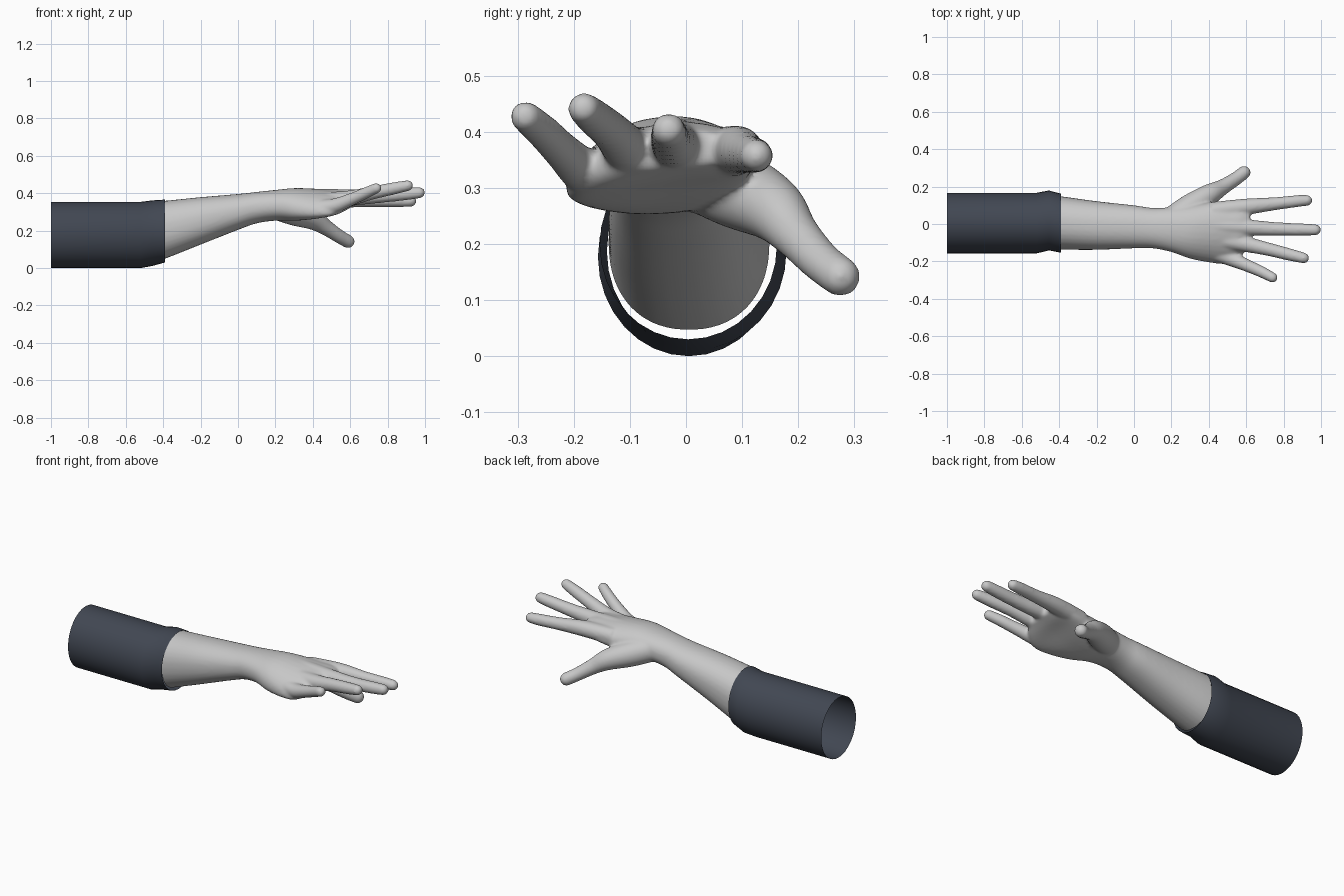
import bpy, bmesh, math
from mathutils import Vector

if "Cube" in bpy.data.objects:
    bpy.data.objects.remove(bpy.data.objects["Cube"])

SIDES = 32


def material(name, rgb):
    m = bpy.data.materials.new(name)
    m.diffuse_color = (*rgb, 1.0)
    m.use_nodes = True
    m.node_tree.nodes["Principled BSDF"].inputs["Base Color"].default_value = m.diffuse_color
    return m


def add_object(name, bm, mat):
    bmesh.ops.recalc_face_normals(bm, faces=bm.faces)
    mesh = bpy.data.meshes.new(name)
    bm.to_mesh(mesh)
    bm.free()
    mesh.materials.append(mat)
    ob = bpy.data.objects.new(name, mesh)
    bpy.context.collection.objects.link(ob)
    return ob


def shade(ob, degrees):
    bpy.ops.object.select_all(action='DESELECT')
    ob.select_set(True)
    bpy.context.view_layer.objects.active = ob
    bpy.ops.object.shade_smooth_by_angle(angle=math.radians(degrees))


def spline(rows, steps=6):
    """Smoothly interpolate rows of numbers (Catmull-Rom)."""
    out = []
    for i in range(len(rows) - 1):
        p0, p1 = rows[max(i - 1, 0)], rows[i]
        p2, p3 = rows[i + 1], rows[min(i + 2, len(rows) - 1)]
        for s in range(steps):
            t = s / steps
            out.append([0.5 * (2 * b + (c - a) * t + (2 * a - 5 * b + 4 * c - d) * t * t
                               + (3 * b - a - 3 * c + d) * t ** 3)
                        for a, b, c, d in zip(p0, p1, p2, p3)])
    out.append(list(rows[-1]))
    return out


def loft(bm, rings, caps=True):
    loops = [[bm.verts.new(p) for p in ring] for ring in rings]
    for a, b in zip(loops, loops[1:]):
        for i in range(len(a)):
            j = (i + 1) % len(a)
            bm.faces.new((a[i], a[j], b[j], b[i]))
    if caps:
        bm.faces.new(loops[0][::-1])
        bm.faces.new(loops[-1])


def section(x, yc, hy, zc, hz, arch=0.0, power=1.0):
    """Oval cross-section across x, optionally bent into an arch."""
    ring = []
    for i in range(SIDES):
        a = 2 * math.pi * i / SIDES
        c, s = math.cos(a), math.sin(a)
        y = yc + hy * math.copysign(abs(c) ** power, c)
        z = zc + hz * math.copysign(abs(s) ** power, s)
        ring.append((x, y, z - arch * ((y - 0.02) / 0.18) ** 2))
    return ring


def digit(bm, path):
    """Tapered tube with a rounded tip."""
    pts = spline(path)
    rings = []

    def ring(center, direction, r):
        u = direction.cross(Vector((0, 0, 1))).normalized()
        v = u.cross(direction)
        rings.append([center + r * (u * math.cos(2 * math.pi * i / 20)
                                    + v * math.sin(2 * math.pi * i / 20)) for i in range(20)])

    for k, p in enumerate(pts):
        a, b = pts[max(k - 1, 0)], pts[min(k + 1, len(pts) - 1)]
        d = (Vector(b[:3]) - Vector(a[:3])).normalized()
        ring(Vector(p[:3]), d, p[3])
    tip, r = Vector(pts[-1][:3]), pts[-1][3]
    for k in range(1, 6):
        a = math.radians(k * 16.5)
        ring(tip + d * r * math.sin(a), d, r * math.cos(a))
    loft(bm, rings)


skin = material("pale grey skin", (0.58, 0.58, 0.58))
cloth = material("dark slate cloth", (0.053, 0.063, 0.085))

# Forearm, wrist and palm: x, y centre, half width, z centre, half height, arch
arm = [
    (-0.46, 0.005, 0.148, 0.194, 0.164, 0.0),
    (-0.39, 0.005, 0.143, 0.205, 0.155, 0.0),
    (-0.20, -0.008, 0.130, 0.252, 0.127, 0.0),
    (0.00, -0.015, 0.115, 0.300, 0.096, 0.0),
    (0.10, -0.022, 0.108, 0.323, 0.084, 0.0),
    (0.20, -0.030, 0.120, 0.336, 0.082, 0.006),
    (0.30, -0.042, 0.143, 0.343, 0.086, 0.02),
    (0.40, -0.045, 0.160, 0.350, 0.077, 0.03),
    (0.50, -0.045, 0.168, 0.360, 0.060, 0.035),
    (0.57, -0.030, 0.145, 0.367, 0.050, 0.035),
    (0.62, -0.015, 0.095, 0.370, 0.033, 0.03),
]
# Digits: x, y, z, radius
digits = {
    "index": [(0.42, 0.07, 0.36, 0.048), (0.60, 0.092, 0.367, 0.044),
              (0.75, 0.108, 0.361, 0.035), (0.87, 0.122, 0.358, 0.032),
              (0.925, 0.126, 0.357, 0.029)],
    "middle": [(0.42, -0.01, 0.375, 0.05), (0.62, -0.02, 0.378, 0.043),
               (0.77, -0.027, 0.385, 0.036), (0.90, -0.03, 0.396, 0.033),
               (0.97, -0.031, 0.403, 0.030)],
    "ring": [(0.42, -0.08, 0.355, 0.05), (0.58, -0.105, 0.37, 0.043),
             (0.71, -0.133, 0.40, 0.036), (0.83, -0.163, 0.425, 0.033),
             (0.908, -0.182, 0.441, 0.029)],
    "little": [(0.38, -0.13, 0.32, 0.05), (0.50, -0.178, 0.328, 0.042),
               (0.60, -0.22, 0.365, 0.034), (0.68, -0.255, 0.40, 0.031),
               (0.74, -0.286, 0.427, 0.028)],
    "thumb": [(0.20, 0.02, 0.33, 0.070), (0.30, 0.09, 0.297, 0.070),
              (0.40, 0.155, 0.262, 0.058), (0.47, 0.195, 0.217, 0.043),
              (0.54, 0.239, 0.170, 0.037), (0.588, 0.275, 0.142, 0.036)],
}

bm = bmesh.new()
loft(bm, [section(*row, power=0.9) for row in spline(arm)])
for path in digits.values():
    digit(bm, path)
rough = add_object("hand_rough", bm, skin)

# Fuse the parts into one skin and soften the joins
fuse = rough.modifiers.new("fuse", 'REMESH')
fuse.mode = 'VOXEL'
fuse.voxel_size = 0.007
soft = rough.modifiers.new("soften", 'SMOOTH')
soft.factor = 0.5
soft.iterations = 12
graph = bpy.context.evaluated_depsgraph_get()
bm = bmesh.new()
bm.from_mesh(rough.evaluated_get(graph).to_mesh())
bpy.data.objects.remove(rough)

# Leave the forearm open where it meets the sleeve
bmesh.ops.bisect_plane(bm, geom=bm.verts[:] + bm.edges[:] + bm.faces[:],
                       plane_co=(-0.40, 0, 0), plane_no=(1, 0, 0), clear_inner=True)
hand = add_object("hand_and_forearm", bm, skin)
shade(hand, 80)

# Sleeve: open tube with a raised, tapered cuff
bm = bmesh.new()
loft(bm, [section(*row) for row in (
    (-1.00, 0.005, 0.162, 0.177, 0.177),
    (-0.52, 0.005, 0.162, 0.177, 0.177),
    (-0.455, 0.019, 0.160, 0.187, 0.175),
    (-0.39, 0.004, 0.158, 0.198, 0.168))], caps=False)
sleeve = add_object("sleeve", bm, cloth)
shade(sleeve, 40)
